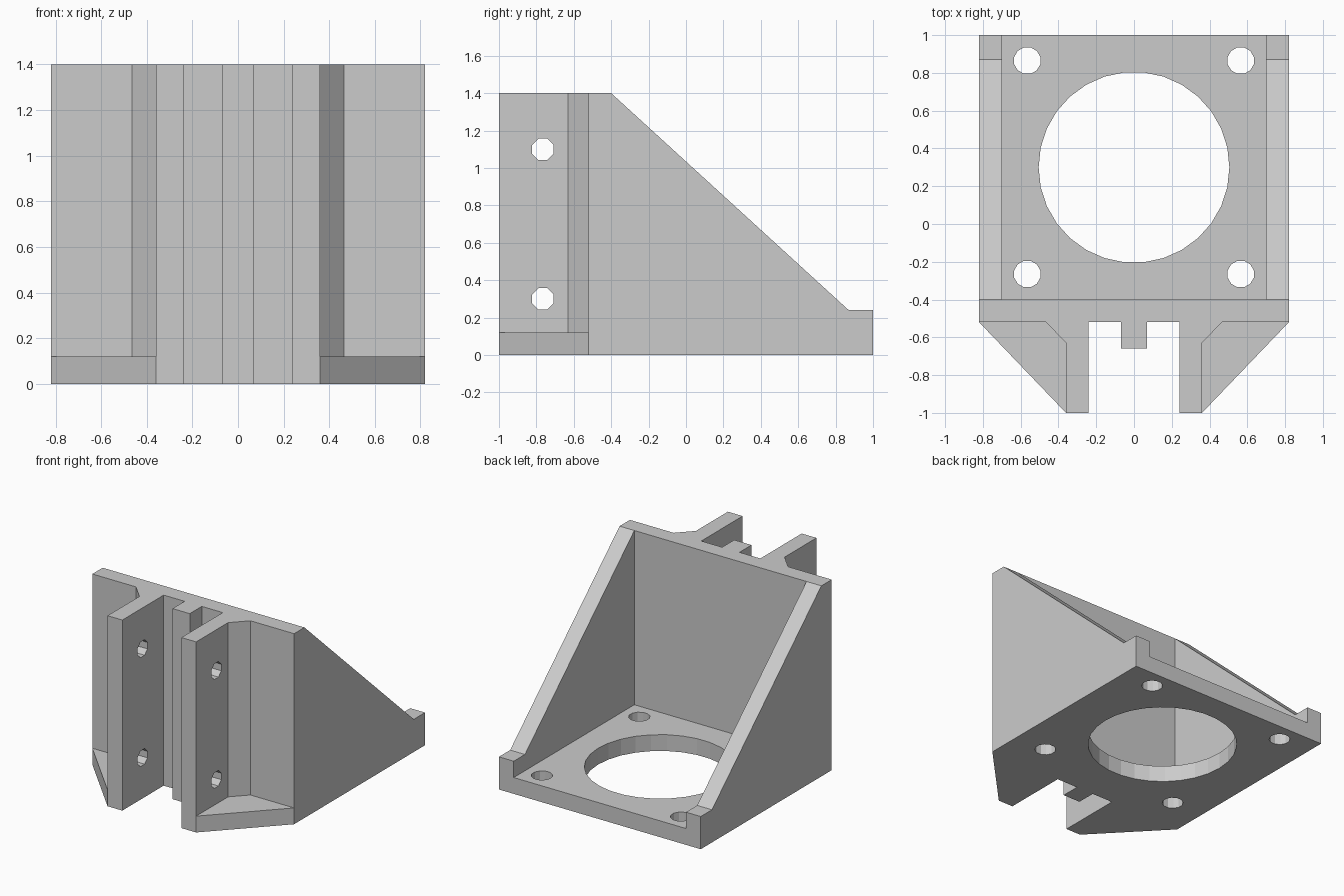
import bpy
import bmesh
from math import pi
from mathutils import Matrix, Vector

if "Cube" in bpy.data.objects:
    bpy.data.objects.remove(bpy.data.objects["Cube"], do_unlink=True)

grey = bpy.data.materials.new("plain grey")
grey.use_nodes = True
grey.diffuse_color = (0.6, 0.6, 0.6, 1)
grey.node_tree.nodes["Principled BSDF"].inputs["Base Color"].default_value = (0.6, 0.6, 0.6, 1)


def add_object(name, bm):
    bmesh.ops.recalc_face_normals(bm, faces=bm.faces)
    mesh = bpy.data.meshes.new(name)
    bm.to_mesh(mesh)
    bm.free()
    mesh.materials.append(grey)
    obj = bpy.data.objects.new(name, mesh)
    bpy.context.collection.objects.link(obj)
    return obj


def prism(name, points, direction):
    """Extrude a closed outline along a direction."""
    bm = bmesh.new()
    face = bm.faces.new([bm.verts.new(p) for p in points])
    new = bmesh.ops.extrude_face_region(bm, geom=[face])["geom"]
    bmesh.ops.translate(bm, vec=Vector(direction),
                        verts=[v for v in new if isinstance(v, bmesh.types.BMVert)])
    return add_object(name, bm)


def hole(name, centre, radius, sides, depth, axis, turn=0):
    """Make a cylinder cutter along Z or X."""
    bm = bmesh.new()
    tilt = Matrix.Rotation(pi / 2, 4, "Y") if axis == "X" else Matrix()
    place = Matrix.Translation(centre) @ tilt @ Matrix.Rotation(turn, 4, "Z")
    bmesh.ops.create_cone(bm, cap_ends=True, segments=sides, radius1=radius,
                          radius2=radius, depth=depth, matrix=place)
    return add_object(name, bm)


def combine(body, others, operation):
    """Apply one exact boolean per helper, then discard the helper."""
    for other in others:
        other.hide_render = True
        mod = body.modifiers.new("join", "BOOLEAN")
        mod.operation, mod.solver, mod.object = operation, "EXACT", other
        bpy.context.view_layer.update()
        graph = bpy.context.evaluated_depsgraph_get()
        mesh = bpy.data.meshes.new_from_object(body.evaluated_get(graph))
        body.modifiers.clear()
        body.data = mesh
        bpy.data.objects.remove(other, do_unlink=True)


# Upright plate with clamp flanges, filleted roots and centre rib
half = [(0.07, -0.66), (0.07, -0.52), (0.24, -0.52), (0.24, -1), (0.36, -1),
        (0.36, -0.63), (0.465, -0.52), (0.82, -0.52), (0.82, -0.4)]
outline = half + [(-x, y) for x, y in reversed(half)]
bracket = prism("motor_bracket", [(x, y, 0) for x, y in outline], (0, 0, 1.4))

# Floor plate behind the upright
parts = [prism("floor_plate", [(-0.82, -0.45, 0), (0.82, -0.45, 0), (0.82, 1, 0),
                               (-0.82, 1, 0)], (0, 0, 0.12))]
wall = [(-0.45, 0), (1, 0), (1, 0.24), (0.87, 0.24), (-0.4, 1.4), (-0.45, 1.4)]
for side, s in (("left", 1), ("right", -1)):
    # Sloped side wall and the low gusset in front of it
    parts.append(prism(side + "_wall", [(s * 0.7, y, z) for y, z in wall], (s * 0.12, 0, 0)))
    gusset = [(0.3, -1), (0.36, -1), (0.82, -0.52), (0.82, -0.45), (0.3, -0.45)]
    parts.append(prism(side + "_gusset", [(s * x, y, 0) for x, y in gusset], (0, 0, 0.12)))
combine(bracket, parts, "UNION")

# Motor opening, four motor screw holes and two clamp bolt holes
cutters = [hole("motor_opening", (0, 0.3, 0.06), 0.505, 30, 0.3, "Z", pi / 2)]
for x in (-0.565, 0.565):
    for y in (-0.265, 0.865):
        cutters.append(hole("screw_hole", (x, y, 0.06), 0.072, 12, 0.2, "Z", pi / 12))
for z in (0.3, 1.1):
    cutters.append(hole("bolt_hole", (0, -0.765, z), 0.062, 8, 1.5, "X", pi / 8))
combine(bracket, cutters, "DIFFERENCE")

# Keep one flat grey on every face
bracket.data.materials.clear()
bracket.data.materials.append(grey)
for poly in bracket.data.polygons:
    poly.material_index = 0
    poly.use_smooth = False
